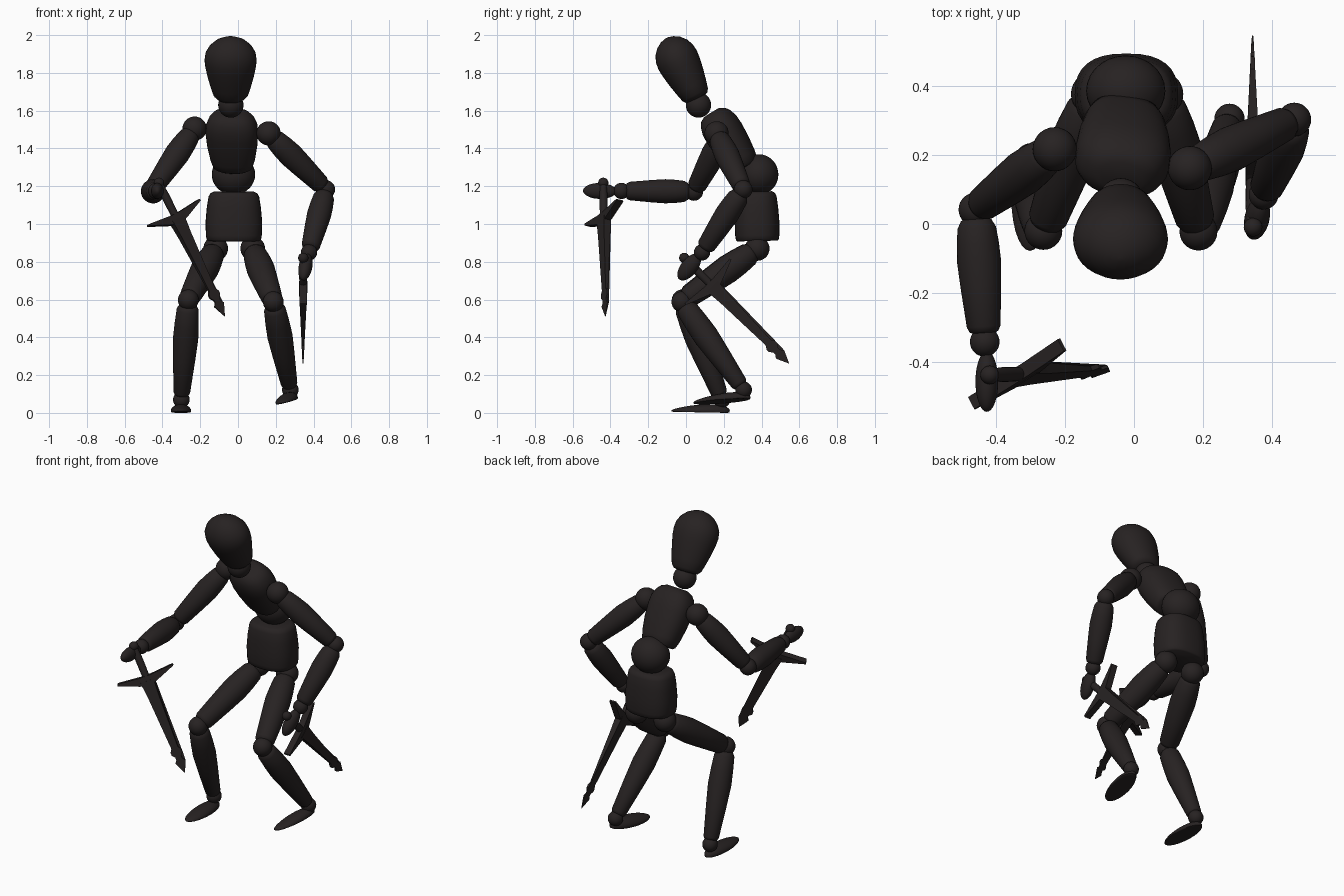
import bpy, bmesh, math
from mathutils import Vector, Matrix, Euler

if "Cube" in bpy.data.objects:
    bpy.data.objects.remove(bpy.data.objects["Cube"])

dark = bpy.data.materials.new("dark_wood")
dark.diffuse_color = (0.02, 0.016, 0.016, 1)
dark.use_nodes = True
dark.node_tree.nodes["Principled BSDF"].inputs["Base Color"].default_value = dark.diffuse_color


def finish(name, bm, mat=None, smooth=True):
    if mat:
        bm.transform(mat)
    bmesh.ops.recalc_face_normals(bm, faces=bm.faces[:])
    me = bpy.data.meshes.new(name)
    bm.to_mesh(me)
    bm.free()
    ob = bpy.data.objects.new(name, me)
    bpy.context.collection.objects.link(ob)
    me.materials.append(dark)
    if smooth:
        bpy.context.view_layer.objects.active = ob
        ob.select_set(True)
        bpy.ops.object.shade_smooth_by_angle(angle=math.radians(50))
        ob.select_set(False)
    return ob


def frame(origin, z, x):
    """Matrix with local z along z, local x close to x."""
    z = Vector(z).normalized()
    x = Vector(x)
    x = (x - z * x.dot(z)).normalized()
    m = Matrix((x, z.cross(x), z)).transposed().to_4x4()
    m.translation = Vector(origin)
    return m


def ball(name, c, r, mat=None):
    bm = bmesh.new()
    bmesh.ops.create_uvsphere(bm, u_segments=28, v_segments=18, radius=1)
    s = r if isinstance(r, tuple) else (r, r, r)
    bm.transform(Matrix.Diagonal((*s, 1)))
    return finish(name, bm, mat or Matrix.Translation(c))


def lathe(name, a, b, prof, depth=1.0, x=(1, 0, 0), p=2.0, n=32):
    """Rings (height, half width) from a towards b; p > 2 squares the section."""
    bm = bmesh.new()
    rings = []
    for h, r in prof:
        ring = []
        for i in range(n):
            t = 2 * math.pi * i / n
            c, s = math.cos(t), math.sin(t)
            ring.append(bm.verts.new((r * math.copysign(abs(c) ** (2 / p), c),
                                      r * depth * math.copysign(abs(s) ** (2 / p), s), h)))
        rings.append(ring)
    for u, v in zip(rings, rings[1:]):
        for i in range(n):
            j = (i + 1) % n
            bm.faces.new((u[i], u[j], v[j], v[i]))
    bm.faces.new(rings[0])
    bm.faces.new(rings[-1])
    return finish(name, bm, frame(a, Vector(b) - Vector(a), x))


def limb(name, a, b, r0, rm, r1, gap=0.025):
    a, b = Vector(a), Vector(b)
    d = (b - a).normalized()
    a, b = a + d * gap, b - d * gap
    L = (b - a).length
    prof = [(0, .6 * r0), (.12 * r0, .8 * r0), (.5 * r0, r0), (.22 * L, (r0 + 2 * rm) / 3), (.38 * L, rm),
            (.6 * L, (2 * rm + r1) / 3), (L - .4 * r1, r1), (L - .1 * r1, .85 * r1), (L, .65 * r1)]
    lathe(name, a, b, prof, x=(.8, .37, .47))


# Head, neck, torso
lathe("head", (-.038, .06, 1.662), (-.04, -.105, 1.988),
      [(0, .045), (.006, .075), (.025, .092), (.07, .106), (.13, .122), (.19, .134), (.23, .138), (.27, .133),
       (.305, .114), (.335, .083), (.354, .045), (.362, .008)], depth=.82)
ball("neck", (-.038, .066, 1.63), .067)
lathe("chest", (-.026, .314, 1.3), (-.036, .137, 1.588),
      [(0, .09), (.01, .105), (.05, .118), (.13, .132), (.21, .139), (.26, .136), (.3, .12), (.325, .098), (.34, .065)],
      depth=.74, x=(.39, -.055, -.025), p=2.4)
ball("waist", (-.024, .386, 1.262), (.115, .103, .107))
lathe("pelvis", (-.022, .378, .91), (-.022, .373, 1.17),
      [(0, .135), (.008, .144), (.03, .148), (.1, .15), (.18, .143), (.235, .134), (.252, .125), (.262, .105)],
      depth=.79, p=2.5)

# Arms and legs: (side, joints, hand or foot added below)
arms = {"left": [(.162, .162, 1.48), (.465, .303, 1.183), (.376, .085, .85)],
        "right": [(-.23, .217, 1.505), (-.46, .042, 1.172), (-.433, -.342, 1.175)]}
legs = {"left": [(.078, .377, .87), (.187, -.022, .588), (.277, .305, .122)],
        "right": [(-.118, .377, .87), (-.263, -.02, .598), (-.3, .19, .07)]}
for side in arms:
    s, e, w = arms[side]
    ball(side + "_shoulder", s, .064)
    limb(side + "_upper_arm", s, e, .055, .066, .05)
    ball(side + "_elbow", e, .049)
    limb(side + "_forearm", e, w, .056, .064, .049)
    ball(side + "_wrist", w, .043)
    h, k, a = legs[side]
    ball(side + "_hip", h, .065)
    limb(side + "_thigh", h, k, .062, .074, .057)
    ball(side + "_knee", k, .055)
    limb(side + "_shin", k, a, .058, .067, .044)
    ball(side + "_ankle", a, .044)

# Hands
ball("right_hand", None, (.033, .042, .088), frame((-.427, -.457, 1.175), (0, -1, .02), (1, 0, 0)))
ball("left_hand", None, (.036, .044, .085), frame((.357, .017, .772), (-.15, -.6, -.75), (1, 0, 0)))


# Feet: flat soled half ellipsoids
def foot(name, c, rot):
    bm = bmesh.new()
    bmesh.ops.create_uvsphere(bm, u_segments=28, v_segments=16, radius=1)
    for v in bm.verts:
        v.co = (v.co.x * .054, v.co.y * .155, max(v.co.z, -.25) * .03 * (1.1 + .4 * v.co.y))
    finish(name, bm, Matrix.Translation(c) @ Euler(rot).to_matrix().to_4x4())


foot("right_foot", (-.302, .077, .011), (0, 0, 0))
foot("left_foot", (.258, .19, .068), (.1, -.2, -.2))


# Daggers: outline in the (guard, blade) plane, thickness tapering to the tip
def slab(name, outline, thick, mat):
    bm = bmesh.new()
    front, back = ([bm.verts.new((u, s * thick(v), v)) for u, v in outline] for s in (-1, 1))
    bm.faces.new(front)
    bm.faces.new(back)
    n = len(outline)
    for i in range(n):
        j = (i + 1) % n
        bm.faces.new((front[i], front[j], back[j], back[i]))
    bmesh.ops.triangulate(bm, faces=[f for f in bm.faces if len(f.verts) > 4])
    finish(name, bm, mat, smooth=False)


def dagger(side, center, tip, guard):
    m = frame(center, Vector(tip) - Vector(center), guard)
    half = [(.04, .0), (.032, .1), (.02, .42), (.033, .44), (.033, .458), (.018, .475), (.018, .49),
            (.031, .508), (.026, .52)]
    slab(side + "_dagger_blade", half + [(0, .577)] + [(-u, v) for u, v in reversed(half)],
         lambda v: .021 * (1 - v / .6) + .001, m)
    edge = [(.168, -.04), (.172, -.03), (.05, .018)]
    under = [(.03, -.028)]
    slab(side + "_dagger_guard",
         [(0, .03)] + edge[::-1] + under + [(-u, v) for u, v in under + edge],
         lambda v: .02, m)
    lathe(side + "_dagger_grip", m @ Vector((0, 0, -.2)), center,
          [(0, .018), (.08, .022), (.2, .02)], n=16)
    ball(side + "_dagger_pommel", m @ Vector((0, 0, -.212)), .027)


dagger("right", (-.325, -.435, 1.028), (-.072, -.427, .515), (.765, .5, .41))
dagger("left", (.345, .14, .67), (.344, .545, .262), (0, .7, .71))
